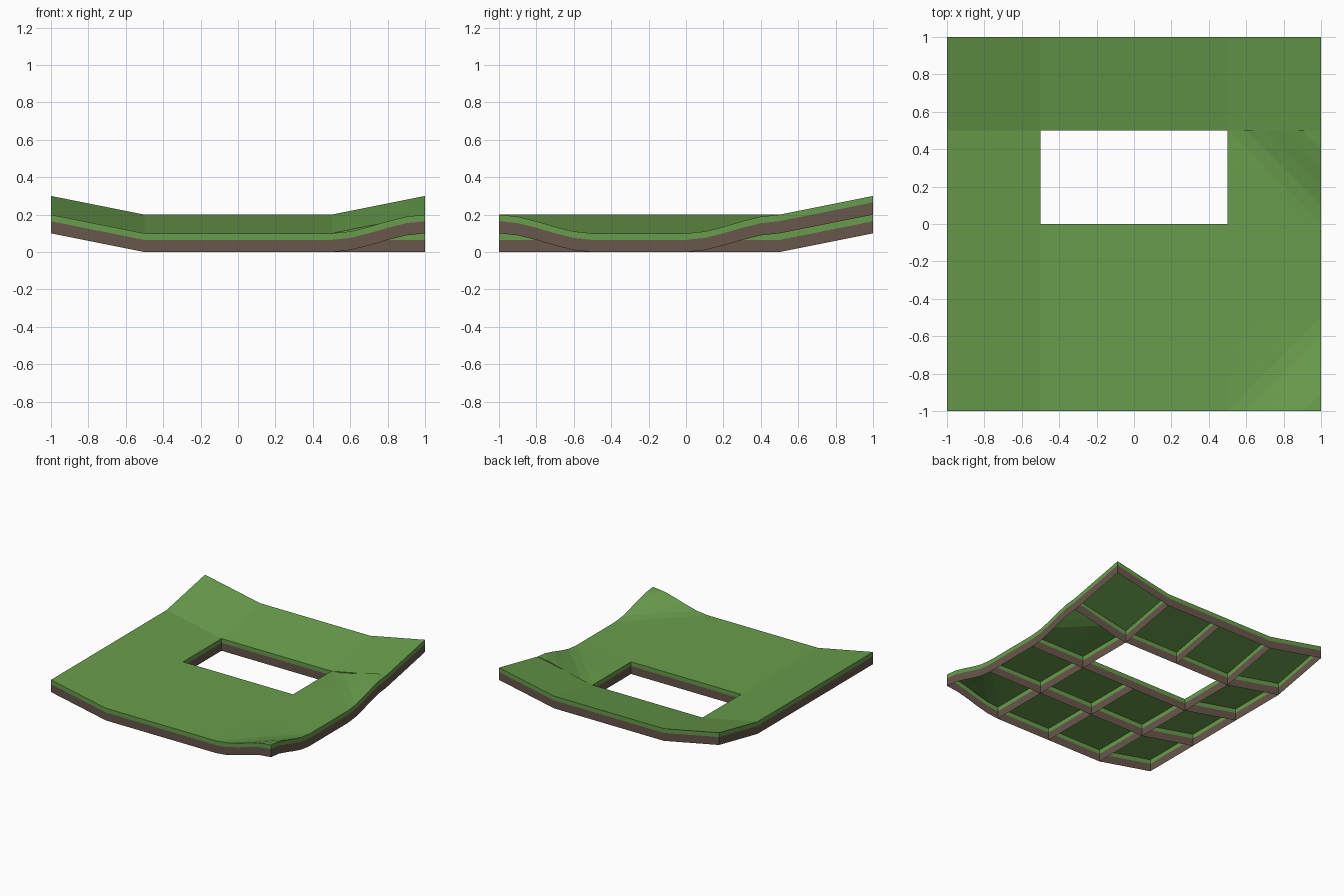
import bpy, bmesh

if "Cube" in bpy.data.objects:
    bpy.data.objects.remove(bpy.data.objects["Cube"])

TILE, THICK, TURF = 0.5, 0.1, 0.035


def material(name, rgb):
    m = bpy.data.materials.new(name)
    m.diffuse_color = (*rgb, 1)
    m.use_nodes = True
    m.node_tree.nodes["Principled BSDF"].inputs["Base Color"].default_value = m.diffuse_color
    return m


grass = material("grass green", (0.138, 0.335, 0.072))
soil = material("soil brown", (0.138, 0.095, 0.070))


def smooth(t):
    t = max(0.0, min(1.0, t))
    return t * t * (3 - 2 * t)


# Height rules: base lift of the tile underside
def basin(x, y):
    return 0.2 * (max(0, -x - 0.5) + max(0, x - 0.5) * (y > 0.499) + max(0, y - 0.5))


def corner_hill(u, v):
    return 0.1 * (0.8 * smooth(u + v - 1) + 0.2 * smooth(u) * smooth(v))


def front_hill(x, y):
    return corner_hill((x - 0.5) / 0.5, (-0.5 - y) / 0.5)


def side_hill(x, y):
    return corner_hill((x - 0.5) / 0.5, y / 0.5)


def flat(x, y):
    return 0.0


def build_tile(name, x0, y0, lift, n, flip):
    """Open-bottomed tile: grass sheet with turf and soil bands round its rim."""
    bm = bmesh.new()

    def vert(i, j, h):
        x, y = x0 + TILE * i / n, y0 + TILE * j / n
        return bm.verts.new((x, y, lift(x, y) + h))

    top = [[vert(i, j, THICK) for j in range(n + 1)] for i in range(n + 1)]
    for i in range(n):
        for j in range(n):
            a, b, c, d = top[i][j], top[i + 1][j], top[i + 1][j + 1], top[i][j + 1]
            # split curved cells along the contour diagonal
            if n == 1:
                bm.faces.new((a, b, c, d))
            elif flip:
                bm.faces.new((a, b, d))
                bm.faces.new((b, c, d))
            else:
                bm.faces.new((a, b, c))
                bm.faces.new((a, c, d))
    # rim walk, counter-clockwise
    rim = ([(i, 0) for i in range(n)] + [(n, j) for j in range(n)]
           + [(i, n) for i in range(n, 0, -1)] + [(0, j) for j in range(n, 0, -1)])
    upper = [top[i][j] for i, j in rim]
    for h, mat in ((THICK - TURF, 0), (0.0, 1)):
        lower = [vert(i, j, h) for i, j in rim]
        for k in range(len(rim)):
            q = (k + 1) % len(rim)
            f = bm.faces.new((upper[k], lower[k], lower[q], upper[q]))
            f.material_index = mat
        upper = lower
    bm.faces.ensure_lookup_table()
    me = bpy.data.meshes.new(name)
    bm.to_mesh(me)
    bm.free()
    me.materials.append(grass)
    me.materials.append(soil)
    ob = bpy.data.objects.new(name, me)
    bpy.context.collection.objects.link(ob)


# 4 x 4 tiles, leaving the two-tile opening
for col in range(4):
    for row in range(4):
        if row == 2 and col in (1, 2):
            continue
        x0, y0 = -1 + col * TILE, -1 + row * TILE
        if (col, row) == (3, 0):
            name, lift, n, flip = "front_corner_hill", front_hill, 5, False
        elif (col, row) == (3, 2):
            name, lift, n, flip = "side_hill", side_hill, 5, True
        elif col == 0 or row == 3:
            name, lift, n, flip = "slope_tile", basin, 1, False
        else:
            name, lift, n, flip = "flat_tile", flat, 1, False
        build_tile(name, x0, y0, lift, n, flip)
